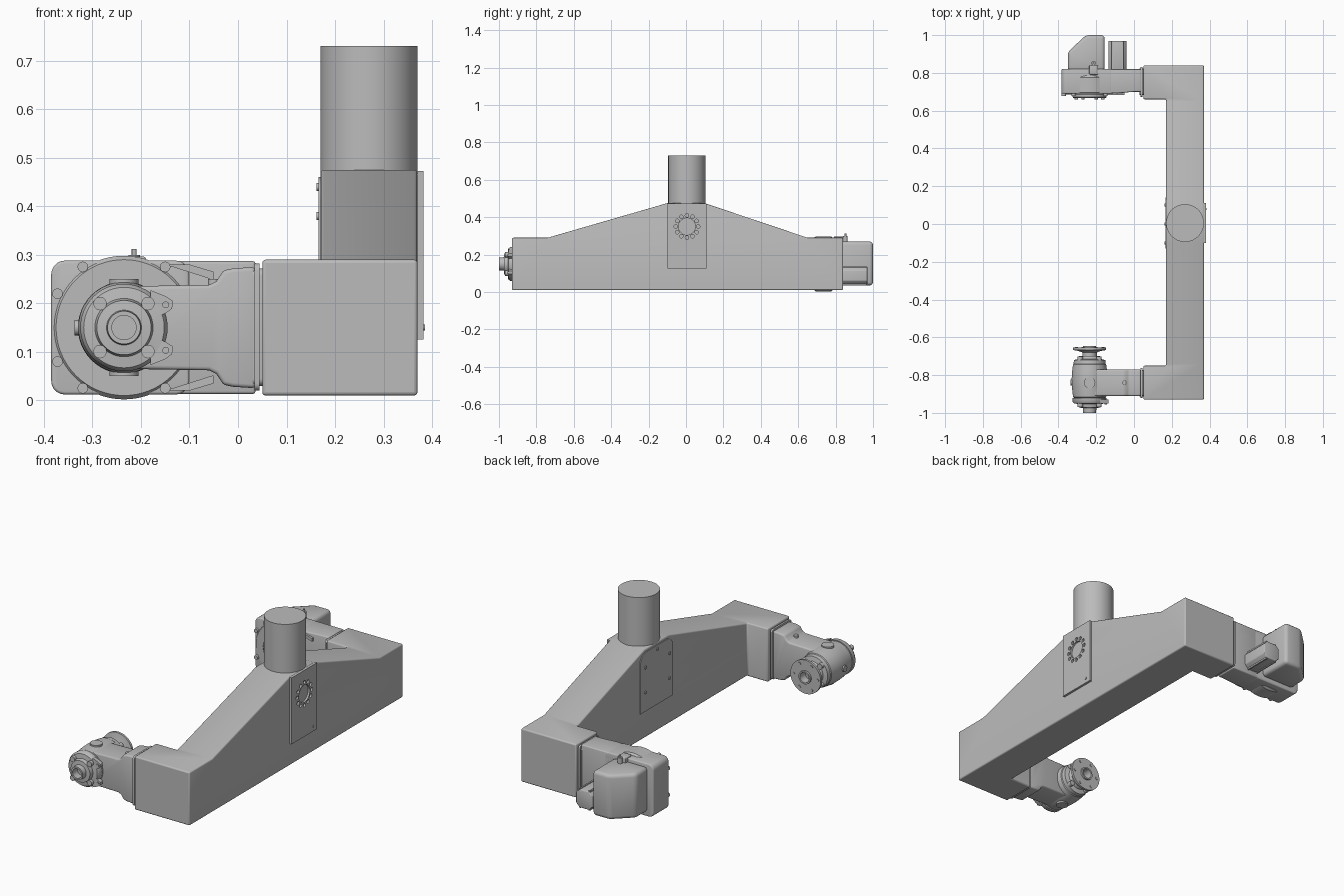
import bpy, bmesh, math
from mathutils import Vector

cube = bpy.data.objects.get("Cube")
if cube:
    bpy.data.objects.remove(cube, do_unlink=True)

grey = bpy.data.materials.new("machine grey")
grey.use_nodes = True
grey.diffuse_color = (0.5, 0.5, 0.5, 1)
grey.node_tree.nodes["Principled BSDF"].inputs["Base Color"].default_value = (0.5, 0.5, 0.5, 1)

# Maps a profile point (a, b) and a position t along the axis to space
PLACE = {"x": lambda a, b, t: (t, a, b),
         "y": lambda a, b, t: (a, t, b),
         "z": lambda a, b, t: (a, b, t)}


def finish(obj, bevel=0.0):
    """Round the sharp edges, then shade smooth with crisp corners."""
    if bevel:
        bm = bmesh.new()
        bm.from_mesh(obj.data)
        bmesh.ops.dissolve_limit(bm, angle_limit=0.01, verts=bm.verts, edges=bm.edges)
        sharp = [e for e in bm.edges if e.is_manifold and e.calc_face_angle(0) > 0.6]
        bmesh.ops.bevel(bm, geom=sharp, offset=bevel, segments=3, profile=0.5, affect="EDGES")
        bm.to_mesh(obj.data)
        bm.free()
    bpy.ops.object.select_all(action="DESELECT")
    obj.select_set(True)
    bpy.context.view_layer.objects.active = obj
    bpy.ops.object.shade_smooth_by_angle(angle=math.radians(35))
    return obj


def make(name, bm, bevel=0.0):
    bmesh.ops.recalc_face_normals(bm, faces=bm.faces)
    mesh = bpy.data.meshes.new(name)
    bm.to_mesh(mesh)
    bm.free()
    mesh.materials.append(grey)
    obj = bpy.data.objects.new(name, mesh)
    bpy.context.collection.objects.link(obj)
    return finish(obj, bevel)


def add_prism(bm, axis, pts, lo, hi):
    base = bm.faces.new([bm.verts.new(PLACE[axis](a, b, lo)) for a, b in pts])
    new = bmesh.ops.extrude_face_region(bm, geom=[base])["geom"]
    shift = Vector(PLACE[axis](0, 0, hi - lo))
    bmesh.ops.translate(bm, vec=shift, verts=[v for v in new if isinstance(v, bmesh.types.BMVert)])


def prism(name, axis, pts, lo, hi, bevel=0.0):
    bm = bmesh.new()
    add_prism(bm, axis, pts, lo, hi)
    return make(name, bm, bevel)


def circle(a, b, r, n=32):
    return [(a + r * math.cos(math.tau * i / n), b + r * math.sin(math.tau * i / n)) for i in range(n)]


def rect(a0, b0, a1, b1, r=0.0):
    if not r:
        return [(a0, b0), (a1, b0), (a1, b1), (a0, b1)]
    centres = [(a1 - r, b1 - r), (a0 + r, b1 - r), (a0 + r, b0 + r), (a1 - r, b0 + r)]
    return [(a + r * math.cos(math.pi / 2 * (k + i / 5)), b + r * math.sin(math.pi / 2 * (k + i / 5)))
            for k, (a, b) in enumerate(centres) for i in range(6)]


def discs(name, axis, centres, r, lo, hi, n=16):
    bm = bmesh.new()
    for a, b in centres:
        add_prism(bm, axis, circle(a, b, r, n), lo, hi)
    return make(name, bm)


def lathe_y(name, x, z, profile, n=48):
    """Turn (radius, y) points about an axis parallel to y."""
    bm = bmesh.new()
    rings = [[bm.verts.new((a, y, b)) for a, b in circle(x, z, r, n)] for r, y in profile]
    for p, q in zip(rings, rings[1:]):
        for i in range(n):
            bm.faces.new((p[i], p[(i + 1) % n], q[(i + 1) % n], q[i]))
    bm.faces.new(rings[0])
    bm.faces.new(rings[-1])
    return make(name, bm)


def boolean(obj, cutter, operation):
    mod = obj.modifiers.new("cut", "BOOLEAN")
    mod.operation, mod.object, mod.solver = operation, cutter, "EXACT"
    bpy.context.view_layer.objects.active = obj
    bpy.ops.object.modifier_apply(modifier=mod.name)
    bpy.data.objects.remove(cutter, do_unlink=True)


def ring(a, b, r, n, turn=0.0):
    return [(a + r * math.cos(math.tau * i / n + turn), b + r * math.sin(math.tau * i / n + turn)) for i in range(n)]


# Main frame: gabled side profile crossed with a C-shaped footprint
side = [(-0.93, 0.01), (0.84, 0.01), (0.84, 0.29), (0.65, 0.29),
        (0.1, 0.475), (-0.1, 0.475), (-0.74, 0.29), (-0.93, 0.29)]
footprint = [(0.05, -2), (0.37, -2), (0.37, 2), (0.05, 2), (0.05, 0.66),
             (0.17, 0.66), (0.17, -0.75), (0.05, -0.75)]
frame = prism("main_frame", "x", side, -1, 1)
boolean(frame, prism("footprint_cutter", "z", footprint, -1, 1), "INTERSECT")
finish(frame, 0.007)

# Column and the plates at the middle of the frame
prism("column", "z", circle(0.27, 0.005, 0.1, 64), 0.46, 0.73)
plate = prism("outer_plate", "x", rect(-0.1, 0.125, 0.11, 0.473), 0.365, 0.382)
bores = discs("bore_cutter", "x", [(0.005, 0.35)], 0.045, 0.372, 0.4, 32)
boolean(plate, bores, "DIFFERENCE")
holes = discs("hole_cutter", "x", ring(0.005, 0.35, 0.06, 12), 0.0095, 0.372, 0.4)
boolean(plate, holes, "DIFFERENCE")
finish(plate)
discs("plate_pin", "x", [(0.08, 0.15)], 0.006, 0.375, 0.385)
prism("inner_plate", "x", rect(-0.13, 0.19, 0.14, 0.46, 0.05)[:12] + [(-0.13, 0.15), (0.14, 0.15)], 0.166, 0.175) \
    .name = "inner_cover"
discs("cover_bolts", "x", [(-0.1, 0.38), (0.1, 0.38), (0.0, 0.44), (-0.1, 0.25), (0.1, 0.25)], 0.008, 0.162, 0.17)

# Front gearbox
GX, GZ = -0.235, 0.15
lathe_y("front_gear_housing", GX, GZ, [(0.078, -0.925), (0.088, -0.915), (0.094, -0.86), (0.095, -0.83),
                                       (0.094, -0.79), (0.088, -0.745), (0.078, -0.735)])
upper = [(0.036, 0.275), (-0.01, 0.272), (-0.03, 0.268), (-0.045, 0.245), (-0.06, 0.238), (GX, 0.235)]
neck = upper + [(x, 2 * GZ - z) for x, z in reversed(upper)]
prism("front_neck", "y", neck, -0.91, -0.77, 0.008)
lathe_y("front_hub", GX, GZ, [(0.09, -0.92), (0.09, -0.94), (0.083, -0.95), (0.06, -0.953), (0.056, -0.972),
                              (0.036, -0.974), (0.034, -1.0), (0.025, -1.0), (0.025, -0.96)])
lathe_y("rear_hub", GX, GZ, [(0.085, -0.74), (0.083, -0.72), (0.06, -0.715), (0.055, -0.7), (0.038, -0.698),
                             (0.038, -0.68), (0.06, -0.672), (0.088, -0.667), (0.088, -0.655),
                             (0.034, -0.655), (0.034, -0.645), (0.026, -0.645), (0.026, -0.69)])
corners = ring(GX, GZ, 0.07, 4, math.pi / 4)
discs("hub_bolts", "y", corners, 0.014, -0.968, -0.93, 12)
discs("rear_hub_bolts", "y", corners, 0.014, -0.735, -0.702, 12)
discs("disc_bolts", "y", ring(GX, GZ, 0.07, 6), 0.008, -0.66, -0.652, 12)
for s in (-1, 1):
    z = GZ + s * 0.047
    lug = [(-0.18, z - 0.03), (-0.15, z - 0.018), (-0.136, z - 0.008), (-0.134, z + 0.008),
           (-0.15, z + 0.018), (-0.18, z + 0.03)]
    prism("hub_lug", "y", lug, -0.95, -0.93)
    discs("lug_bolt", "y", [(-0.149, z)], 0.007, -0.955, -0.94)
    discs("housing_cap", "z", [(GX, -0.84)], 0.03, *sorted((GZ + s * 0.085, GZ + s * 0.1)), 32)
discs("housing_plug", "x", [(-0.84, GZ)], 0.016, -0.337, -0.32)
discs("neck_plug", "z", [(-0.05, -0.84)], 0.012, 0.23, 0.25)

# Mounting flanges between the gearboxes and the frame arms
for label, y0, y1 in (("front", -0.922, -0.762), ("back", 0.672, 0.832)):
    prism(label + "_mount_flange", "x", rect(y0, 0.02, y1, 0.282, 0.015), 0.034, 0.044)
    prism(label + "_mount_spacer", "x", rect(y0 + 0.01, 0.03, y1 - 0.01, 0.272, 0.015), 0.03, 0.06)

# Back gearbox: slab, tapered neck and round casing
prism("back_gear_case", "y", rect(-0.385, 0.012, -0.1, 0.288, 0.028), 0.69, 0.82, 0.006)
foot = [(-0.14, 0.695), (-0.09, 0.692), (0.0, 0.7), (0.036, 0.7), (0.036, 0.82), (-0.14, 0.82)]
prism("back_neck", "z", foot, 0.013, 0.287, 0.006)
lathe_y("round_casing", GX, GZ, [(0.14, 0.685), (0.148, 0.695), (0.148, 0.775), (0.14, 0.785)], 64)
lathe_y("casing_cover", GX, GZ, [(0.085, 0.666), (0.09, 0.672), (0.09, 0.7)])
discs("cover_screws", "y", ring(GX, GZ, 0.07, 6), 0.009, 0.66, 0.68, 12)
case_bolts = [(x, GZ + s * h) for s in (-1, 1) for x, h in ((-0.372, 0.07), (-0.32, 0.125), (-0.15, 0.125))]
discs("case_bolts", "y", case_bolts, 0.011, 0.678, 0.7, 12)
for s in (-1, 1):
    rib = [(-0.15, GZ + s * 0.13), (-0.05, GZ + s * 0.098), (-0.05, GZ + s * 0.115), (-0.1, GZ + s * 0.13)]
    prism("case_rib", "y", rib, 0.683, 0.71)

# Motor cover with a chamfered corner, its cable clip and connector
cover = [(-0.35, 0.81), (-0.155, 0.81), (-0.155, 1.0), (-0.255, 1.0), (-0.35, 0.91)]
prism("motor_cover", "z", cover, 0.035, 0.27, 0.018)
prism("cable_clip", "z", rect(-0.237, 0.79, -0.19, 0.84), 0.25, 0.296, 0.004)
discs("lifting_eye", "z", [(-0.214, 0.852)], 0.012, 0.255, 0.3)
discs("eye_pin", "z", [(-0.214, 0.852)], 0.005, 0.295, 0.312)
c = 0.02
x0, x1, z0, z1 = -0.135, -0.04, 0.04, 0.135
octagon = [(x0 + c, z0), (x1 - c, z0), (x1, z0 + c), (x1, z1 - c),
           (x1 - c, z1), (x0 + c, z1), (x0, z1 - c), (x0, z0 + c)]
prism("connector", "y", octagon, 0.81, 0.97, 0.004)
for x in (-0.115, -0.06):
    prism("connector_rib", "y", rect(x - 0.004, 0.036, x + 0.004, 0.139), 0.82, 0.965)
